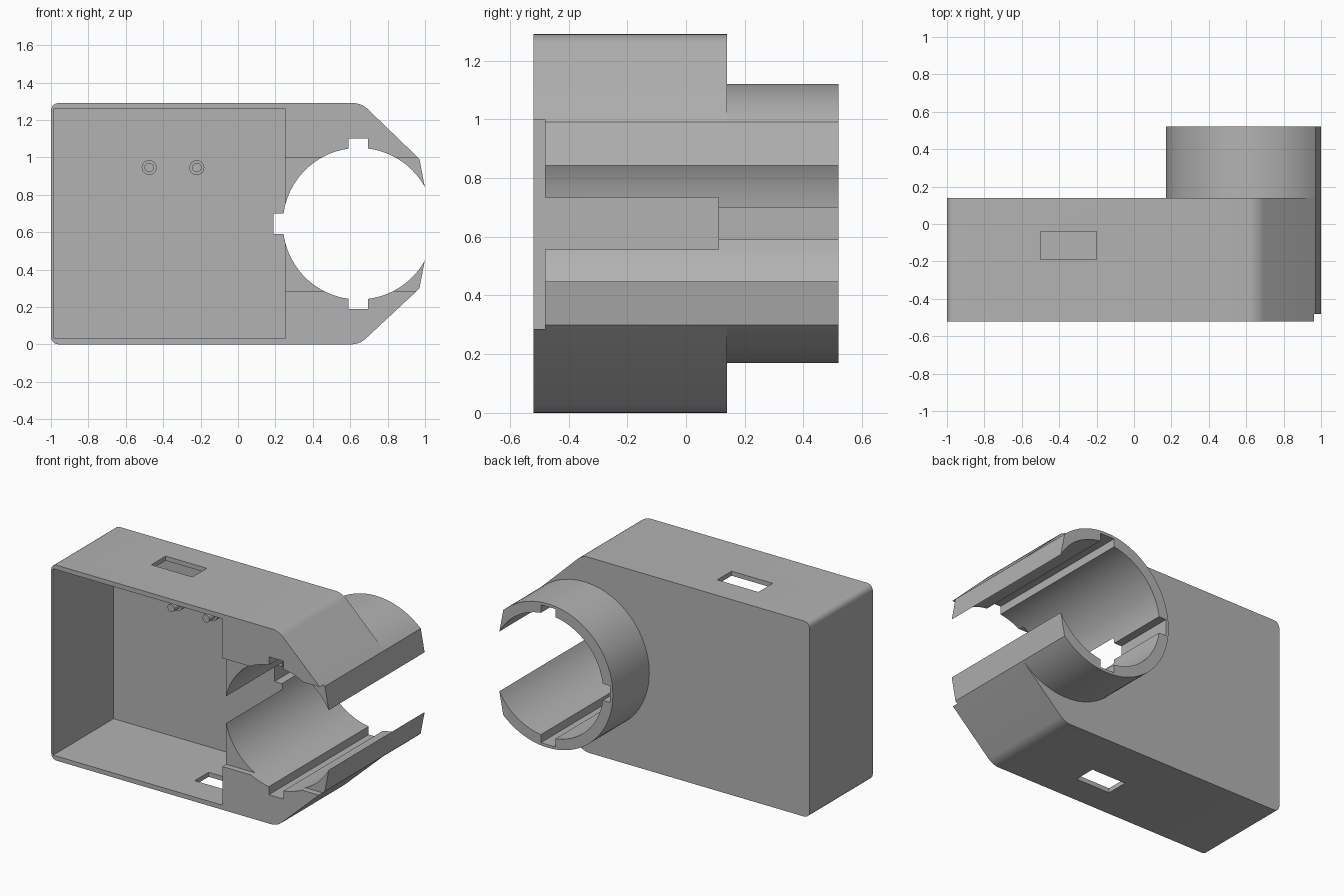
import bpy, bmesh, math

if "Cube" in bpy.data.objects:
    bpy.data.objects.remove(bpy.data.objects["Cube"])

grey = bpy.data.materials.new("plain grey")
grey.use_nodes = True
colour = (0.45, 0.45, 0.45, 1)
grey.diffuse_color = colour
grey.node_tree.nodes["Principled BSDF"].inputs["Base Color"].default_value = colour

CX, CZ = 0.645, 0.645            # axis of the clamp ring
BORE, RING = 0.405, 0.475
FRONT, BACK, END = -0.52, 0.14, 0.52
HEIGHT = 1.29


def prism(name, outline, y0, y1, round_left_of=None):
    """Extrude an (x, z) outline along y, optionally rounding its long edges."""
    bm = bmesh.new()
    face = bm.faces.new([bm.verts.new((x, y0, z)) for x, z in outline])
    new = bmesh.ops.extrude_face_region(bm, geom=[face])["geom"]
    bmesh.ops.translate(bm, vec=(0, y1 - y0, 0),
                        verts=[v for v in new if isinstance(v, bmesh.types.BMVert)])
    if round_left_of is not None:
        edges = [e for e in bm.edges
                 if abs(e.verts[0].co.y - e.verts[1].co.y) > 0.01
                 and e.verts[0].co.x < round_left_of]
        bmesh.ops.bevel(bm, geom=edges, offset=0.04, segments=5,
                        profile=0.5, affect='EDGES')
    bmesh.ops.recalc_face_normals(bm, faces=bm.faces)
    mesh = bpy.data.meshes.new(name)
    bm.to_mesh(mesh)
    bm.free()
    mesh.materials.append(grey)
    obj = bpy.data.objects.new(name, mesh)
    bpy.context.collection.objects.link(obj)
    return obj


def box(name, x0, x1, y0, y1, z0, z1):
    return prism(name, [(x0, z0), (x1, z0), (x1, z1), (x0, z1)], y0, y1)


def arc(x, z, r, start, stop, steps):
    angles = [start + (stop - start) * i / steps for i in range(steps + 1)]
    return [(x + r * math.cos(a), z + r * math.sin(a)) for a in angles]


def disc(name, x, z, r, y0, y1, steps):
    return prism(name, arc(x, z, r, 0, math.tau, steps)[:-1], y0, y1)


def combine(target, tool, operation):
    mod = target.modifiers.new("combine", 'BOOLEAN')
    mod.operation, mod.solver, mod.object = operation, 'EXACT', tool
    bpy.context.view_layer.objects.active = target
    bpy.ops.object.modifier_apply(modifier=mod.name)
    bpy.data.objects.remove(tool)


# Housing with chamfered clamp side
tip = math.acos((0.97 - CX) / RING)
dz = RING * math.sin(tip)
jaw = [(0.97, CZ - dz), (1, 0.455), (1, 0.835), (0.97, CZ + dz)]
housing = prism("housing", [(-1, 0), (0.65, 0)] + jaw + [(0.66, HEIGHT), (-1, HEIGHT)],
                FRONT, BACK, round_left_of=0.7)

# Clamp ring standing out of the back
ring = prism("clamp_ring", arc(CX, CZ, RING, tip, math.tau - tip, 72) + jaw[1:3],
             BACK - 0.015, END)
combine(housing, ring, 'UNION')

# Open cavity, recessed jaw face, bore, key grooves and cable slots
cutters = [
    box("cavity", -0.985, 0.25, -0.7, 0.11, 0.03, HEIGHT - 0.03),
    box("jaw_recess", 0.2, 1.1, -0.7, -0.48, 0.285, 1.0),
    disc("bore", CX, CZ, BORE, -0.8, 0.8, 96),
    box("vertical_grooves", 0.59, 0.695, -0.75, 0.75, 0.19, 1.1),
    box("side_groove", 0.19, CX, -0.75, 0.75, 0.59, 0.7),
    box("top_slot", -0.5, -0.2, -0.19, -0.04, 1.2, 1.4),
    box("bottom_slot", -0.085, 0.165, -0.33, -0.185, -0.1, 0.1),
]
for cutter in cutters:
    cutter.hide_render = True
    combine(housing, cutter, 'DIFFERENCE')

# Stepped mounting pegs on the inside of the back wall
parts = [housing]
for side, x in (("right", -0.475), ("left", -0.22)):
    parts.append(disc(side + "_peg_base", x, 0.945, 0.04, 0.04, 0.112, 24))
    parts.append(disc(side + "_peg_pin", x, 0.945, 0.025, -0.02, 0.042, 24))

for part in parts:
    bpy.ops.object.select_all(action='DESELECT')
    part.select_set(True)
    bpy.context.view_layer.objects.active = part
    bpy.ops.object.shade_smooth_by_angle(angle=math.radians(25))
